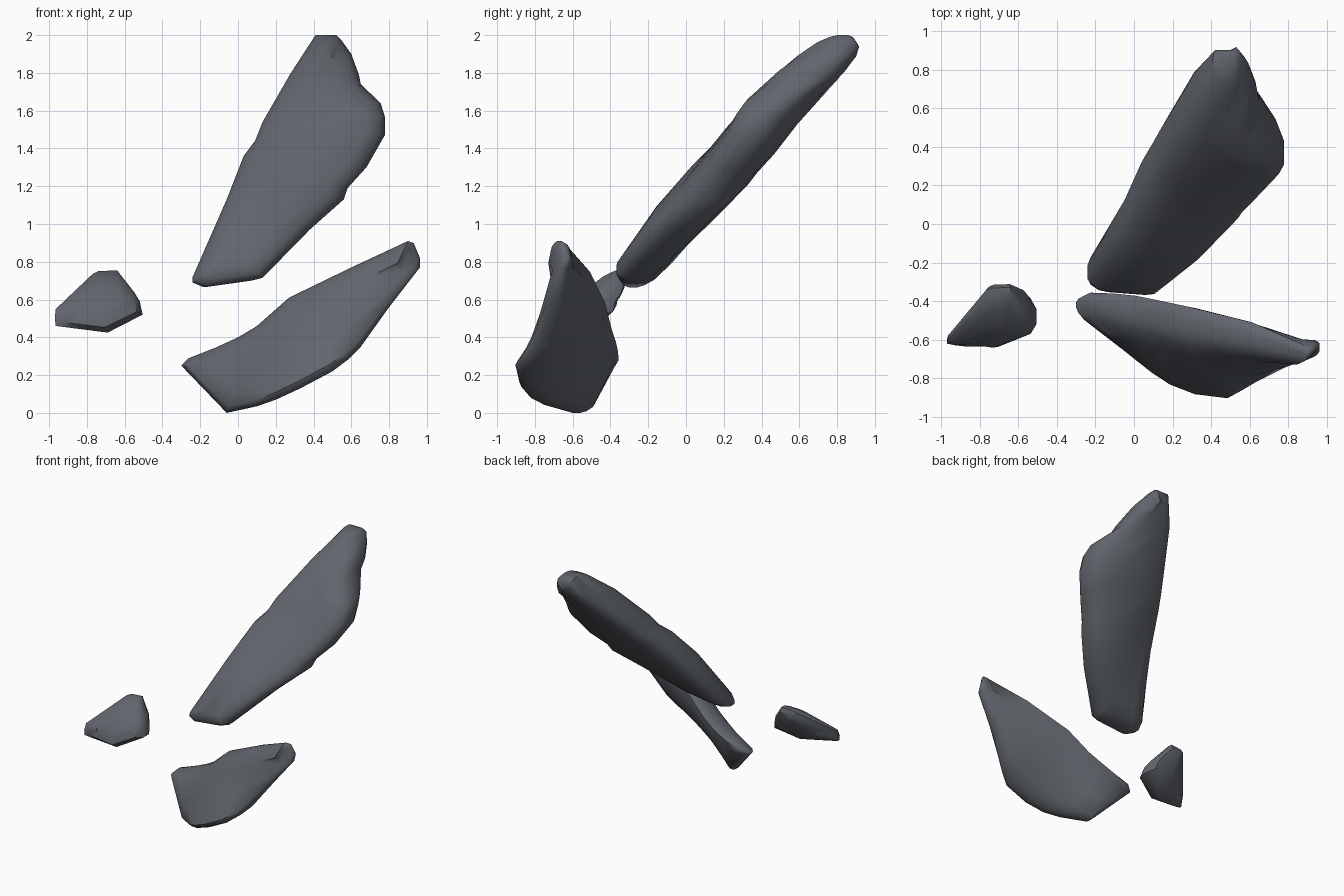
import bpy, bmesh, math
from mathutils import Vector

stone = bpy.data.materials.new("slate_grey")
stone.diffuse_color = (0.12, 0.132, 0.152, 1)


def ramp(t, stops):
    """Straight-line interpolation through (position, value) stops."""
    if t <= stops[0][0]:
        return stops[0][1]
    for (t0, v0), (t1, v1) in zip(stops, stops[1:]):
        if t <= t1:
            return v0 + (v1 - v0) * (t - t0) / (t1 - t0)
    return stops[-1][1]


def shard(name, rim, spine, half, rings, angle):
    """Stone slab: a rim (x, y, z) pulled toward a spine in rings, raised to both faces.
    rings = (inset scale, fraction of half thickness), from the face centre to the rim."""
    a, b = Vector(spine[0]), Vector(spine[1])
    d = b - a
    bm = bmesh.new()
    loops = []
    for s, f in [(s, -f) for s, f in rings] + list(reversed(rings)):
        loop = []
        for p in map(Vector, rim):
            q = a + d * min(1, max(0, (p - a).dot(d) / d.dot(d)))
            v = q + (p - q) * s
            v.y += f * half(v)
            loop.append(bm.verts.new(v))
        loops.append(loop)
    n = len(rim)
    for l0, l1 in zip(loops, loops[1:]):
        for i in range(n):
            j = (i + 1) % n
            bm.faces.new((l0[i], l0[j], l1[j], l1[i]))
    bm.faces.new(loops[0])
    bm.faces.new(loops[-1])
    bmesh.ops.triangulate(bm, faces=[f for f in bm.faces if len(f.verts) > 4])
    bmesh.ops.recalc_face_normals(bm, faces=bm.faces)
    me = bpy.data.meshes.new(name)
    bm.to_mesh(me)
    bm.free()
    me.materials.append(stone)
    ob = bpy.data.objects.new(name, me)
    bpy.context.collection.objects.link(ob)
    bpy.ops.object.select_all(action='DESELECT')
    ob.select_set(True)
    bpy.context.view_layer.objects.active = ob
    bpy.ops.object.shade_smooth_by_angle(angle=math.radians(angle))
    return ob


# Tall leaning slab, thinner at both ends
shard("large_shard",
      [(-0.24, -0.24, 0.72), (-0.24, -0.26, 0.69), (-0.18, -0.28, 0.665), (0.07, -0.29, 0.70),
       (0.13, -0.28, 0.715), (0.38, -0.06, 0.97), (0.56, 0.12, 1.13), (0.58, 0.15, 1.19),
       (0.68, 0.25, 1.30), (0.777, 0.35, 1.47), (0.777, 0.39, 1.57), (0.755, 0.44, 1.64),
       (0.65, 0.58, 1.74), (0.64, 0.64, 1.79), (0.60, 0.76, 1.90), (0.55, 0.84, 1.97),
       (0.52, 0.83, 2.0), (0.41, 0.83, 2.0), (0.28, 0.64, 1.80), (0.13, 0.40, 1.54),
       (0.09, 0.33, 1.44), (0.03, 0.23, 1.36), (-0.06, 0.03, 1.13)],
      [(0.02, -0.19, 0.85), (0.46, 0.69, 1.83)],
      lambda v: ramp(v.z, [(0.67, 0.10), (0.9, 0.17), (1.8, 0.18), (2.0, 0.11)]),
      [(0.4, 1.0), (0.78, 0.84), (0.94, 0.55), (1.0, 0.25)], 50)

# Low blade: pointed right end, heavy lower front ridge
shard("lower_shard",
      [(-0.30, -0.42, 0.25), (-0.06, -0.58, 0.0), (0.10, -0.70, 0.035), (0.20, -0.77, 0.07),
       (0.33, -0.82, 0.13), (0.50, -0.84, 0.22), (0.58, -0.80, 0.28), (0.65, -0.76, 0.35),
       (0.80, -0.69, 0.56), (0.963, -0.65, 0.77), (0.963, -0.63, 0.82), (0.93, -0.65, 0.90),
       (0.90, -0.67, 0.91), (0.60, -0.58, 0.77), (0.27, -0.515, 0.61), (0.10, -0.47, 0.46),
       (0.0, -0.445, 0.40), (-0.12, -0.42, 0.345), (-0.26, -0.40, 0.29)],
      [(-0.02, -0.535, 0.22), (0.80, -0.67, 0.70)],
      lambda v: ramp(v.x, [(-0.3, 0.07), (0.0, 0.11), (0.45, 0.13), (0.95, 0.04)]),
      [(0.45, 1.0), (0.85, 0.8), (0.96, 0.5), (1.0, 0.2)], 50)

# Small chunk on the left, thin at its left tip and its top
shard("small_shard",
      [(-0.97, -0.61, 0.50), (-0.965, -0.61, 0.46), (-0.90, -0.60, 0.452), (-0.69, -0.57, 0.425),
       (-0.505, -0.48, 0.52), (-0.52, -0.46, 0.59), (-0.55, -0.42, 0.64), (-0.64, -0.35, 0.755),
       (-0.74, -0.355, 0.75), (-0.77, -0.37, 0.735), (-0.965, -0.59, 0.55)],
      [(-0.78, -0.52, 0.56), (-0.66, -0.47, 0.60)],
      lambda v: min(ramp(v.x, [(-0.97, 0.03), (-0.72, 0.11)]),
                    ramp(v.z, [(0.42, 0.08), (0.5, 0.11), (0.65, 0.1), (0.76, 0.06)])),
      [(0.4, 1.0), (0.8, 0.85), (1.0, 0.35)], 40)
